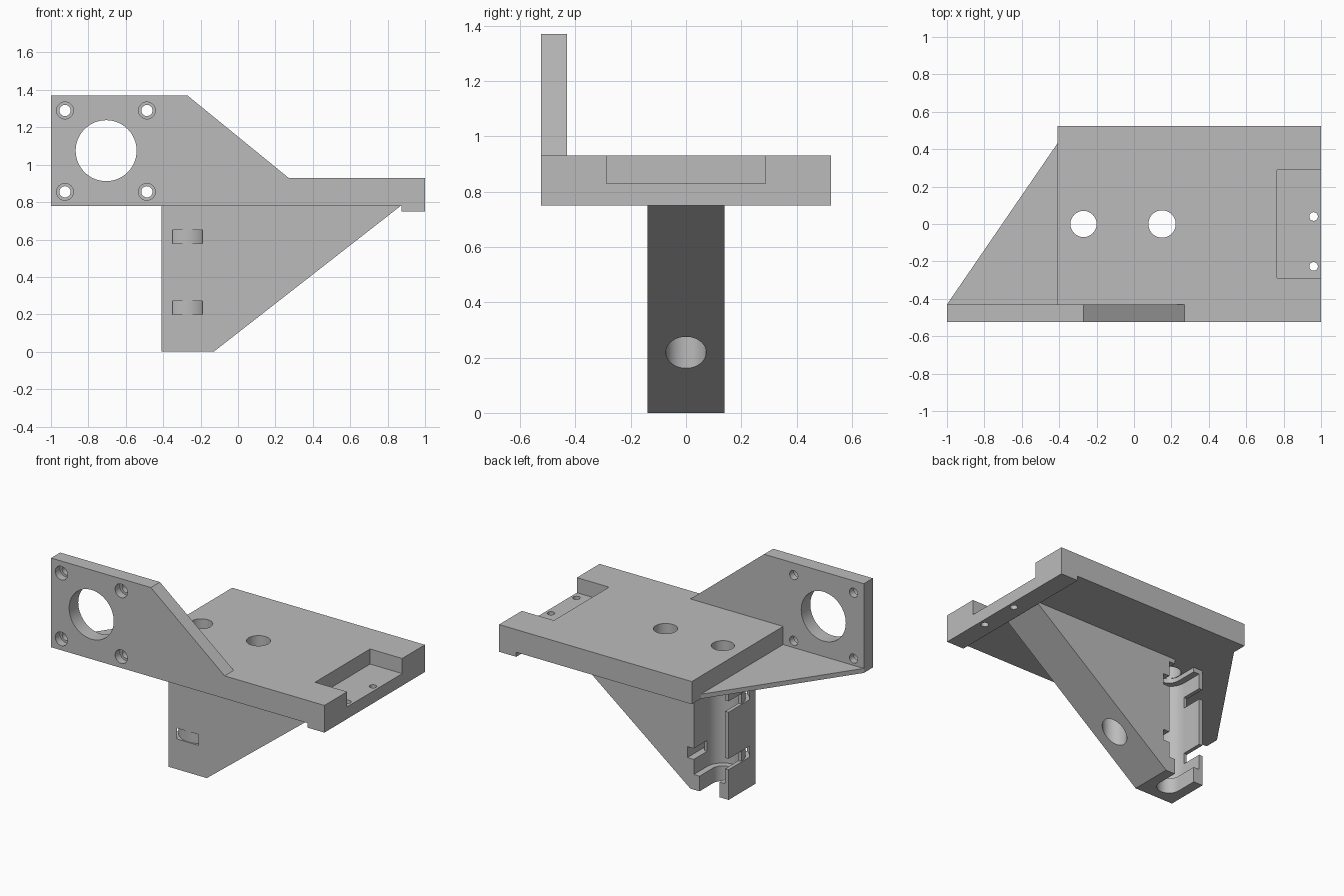
import bpy, bmesh
from math import sin, cos, pi

cube = bpy.data.objects.get("Cube")
if cube:
    bpy.data.objects.remove(cube, do_unlink=True)

grey = bpy.data.materials.new("plain grey")
grey.use_nodes = True
COLOUR = (0.5, 0.5, 0.5, 1)
grey.diffuse_color = COLOUR
grey.node_tree.nodes["Principled BSDF"].inputs["Base Color"].default_value = COLOUR


def prism(name, pts, axis, lo, hi):
    """Extrude a 2D outline along y (points are x, z) or z (points are x, y)."""
    place = (lambda u, v, w: (u, w, v)) if axis == "y" else (lambda u, v, w: (u, v, w))
    bm = bmesh.new()
    face = bm.faces.new([bm.verts.new(place(u, v, lo)) for u, v in pts])
    new = bmesh.ops.extrude_face_region(bm, geom=[face])["geom"]
    verts = [g for g in new if isinstance(g, bmesh.types.BMVert)]
    bmesh.ops.translate(bm, verts=verts, vec=place(0, 0, hi - lo))
    bmesh.ops.recalc_face_normals(bm, faces=bm.faces)
    mesh = bpy.data.meshes.new(name)
    bm.to_mesh(mesh)
    bm.free()
    mesh.materials.append(grey)
    obj = bpy.data.objects.new(name, mesh)
    bpy.context.collection.objects.link(obj)
    return obj


def arc(cx, cy, r, start=0, end=2 * pi, steps=48, closed=True):
    n = steps if closed else steps + 1
    return [(cx + r * cos(start + (end - start) * i / steps),
             cy + r * sin(start + (end - start) * i / steps)) for i in range(n)]


def rect(x0, x1, y0, y1):
    return [(x0, y0), (x1, y0), (x1, y1), (x0, y1)]


def channel(cx, r, top):
    """U outline: a half circle opening straight towards +y."""
    return arc(cx, 0, r, pi, 2 * pi, 32, False) + [(cx + r, top), (cx - r, top)]


def cut(obj, pts, axis, lo, hi):
    tool = prism("cutter", pts, axis, lo, hi)
    tool.hide_render = True
    mod = obj.modifiers.new("cut", "BOOLEAN")
    mod.operation, mod.solver, mod.object = "DIFFERENCE", "EXACT", tool
    bpy.context.view_layer.objects.active = obj
    bpy.ops.object.modifier_apply(modifier=mod.name)
    bpy.data.objects.remove(tool, do_unlink=True)


BACK, FRONT, WALL = 0.525, -0.525, -0.43
BASE, TOP, LIP = 0.78, 0.93, 0.75
ROD, BOLT = -0.27, 0.15

# Motor wall with its sloped shoulder and end lip
wall = prism("motor_wall", [(-1, BASE), (0.875, BASE), (0.875, LIP), (1, LIP), (1, TOP),
                            (0.27, TOP), (-0.27, 1.37), (-1, 1.37)], "y", FRONT, WALL)
cut(wall, arc(-0.705, 1.075, 0.163, steps=64), "y", -0.6, -0.3)
for x in (-0.925, -0.487):
    for z in (0.855, 1.29):
        cut(wall, arc(x, z, 0.03, steps=32), "y", -0.6, -0.3)
        cut(wall, arc(x, z, 0.045, steps=32), "y", -0.6, -0.475)

# Flat bed with end lip, end recess and through holes
bed = prism("bed_plate", [(-0.41, BASE), (0.875, BASE), (0.875, LIP), (1, LIP),
                          (1, TOP), (-0.41, TOP)], "y", WALL, BACK)
cut(bed, rect(0.765, 1.1, -0.288, 0.288), "z", 0.83, 1.1)
for x, y, r in ((ROD, 0, 0.07), (BOLT, 0, 0.073), (0.96, 0.04, 0.023), (0.96, -0.227, 0.023)):
    cut(bed, arc(x, y, r), "z", 0.5, 1.1)

# Thin triangular web between wall and bed
prism("corner_web", [(-1, WALL), (-0.41, WALL), (-0.41, 0.43)], "z", BASE, 0.81)

# Sloped leg with bearing pocket, rod channel and bolt hole
leg = prism("bearing_leg", [(-0.41, 0), (-0.13, 0), (0.87, BASE), (-0.41, BASE)],
            "y", -0.14, 0.14)
cut(leg, channel(ROD, 0.115, 0.3), "z", 0.1, 0.75)
cut(leg, channel(ROD, 0.073, 0.3), "z", -0.1, 0.9)
cut(leg, arc(BOLT, 0, 0.073), "z", -0.1, 0.9)

# Curved strap slots around the bearing pocket
strap = (arc(ROD, 0, 0.161, pi, 2 * pi, 32, False)
         + [(ROD + 0.161, 0.3), (ROD + 0.1, 0.3), (ROD + 0.1, 0)]
         + arc(ROD, 0, 0.135, 2 * pi, pi, 32, False)
         + [(ROD - 0.1, 0), (ROD - 0.1, 0.3), (ROD - 0.161, 0.3)])
for z in (0.2, 0.58):
    cut(leg, strap, "z", z, z + 0.072)

# Smooth the round holes and keep the hard edges
for obj in (wall, bed, leg):
    bpy.ops.object.select_all(action="DESELECT")
    obj.select_set(True)
    bpy.context.view_layer.objects.active = obj
    bpy.ops.object.shade_smooth_by_angle(angle=0.5)
